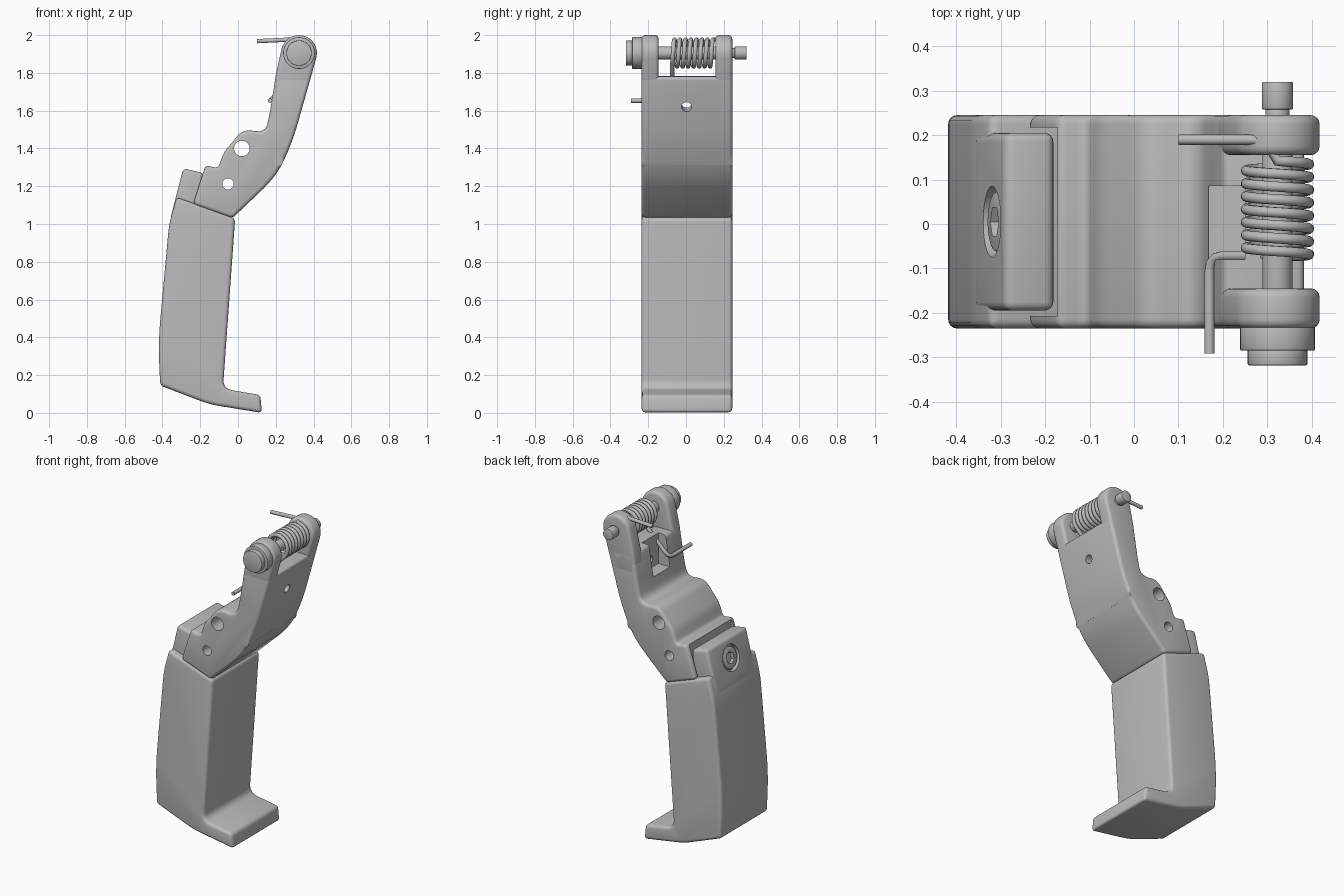
import bpy, bmesh, math
from mathutils import Vector

if "Cube" in bpy.data.objects:
    bpy.data.objects.remove(bpy.data.objects["Cube"])

steel = bpy.data.materials.new("plain_grey")
steel.use_nodes = True
GREY = (0.5, 0.5, 0.5, 1)
steel.diffuse_color = GREY
steel.node_tree.nodes["Principled BSDF"].inputs["Base Color"].default_value = GREY

Y0, Y1 = -0.235, 0.245          # side faces
PIN_X, PIN_Z = 0.323, 1.905     # hinge pin axis


def add_object(name, data):
    ob = bpy.data.objects.new(name, data)
    bpy.context.scene.collection.objects.link(ob)
    data.materials.append(steel)
    return ob


def from_bmesh(name, bm):
    bmesh.ops.recalc_face_normals(bm, faces=bm.faces)
    mesh = bpy.data.meshes.new(name)
    bm.to_mesh(mesh)
    bm.free()
    return add_object(name, mesh)


def activate(ob):
    bpy.ops.object.select_all(action='DESELECT')
    ob.select_set(True)
    bpy.context.view_layer.objects.active = ob


def apply_mod(ob, mod):
    activate(ob)
    bpy.ops.object.modifier_apply(modifier=mod.name)


def smooth(ob):
    activate(ob)
    bpy.ops.object.shade_smooth_by_angle(angle=math.radians(35))


def rounded(points, steps=5):
    """Replace each corner (x, z, reach) by a short curve."""
    out = []
    for i, (x, z, reach) in enumerate(points):
        p = Vector((x, z))
        if not reach:
            out.append(p)
            continue
        a = p + (Vector(points[i - 1][:2]) - p).normalized() * reach
        b = p + (Vector(points[(i + 1) % len(points)][:2]) - p).normalized() * reach
        for k in range(steps + 1):
            t = k / steps
            out.append(a * (1 - t) ** 2 + p * 2 * t * (1 - t) + b * t * t)
    return out


def slab(name, outline, y0, y1, bevel=0.02):
    """Extrude an x-z outline along y and round its edges."""
    bm = bmesh.new()
    face = bm.faces.new([bm.verts.new((p[0], y0, p[1])) for p in outline])
    side = bmesh.ops.extrude_face_region(bm, geom=[face])["geom"]
    verts = [v for v in side if isinstance(v, bmesh.types.BMVert)]
    bmesh.ops.translate(bm, verts=verts, vec=(0, y1 - y0, 0))
    ob = from_bmesh(name, bm)
    if bevel:
        m = ob.modifiers.new("round", 'BEVEL')
        m.width, m.segments = bevel, 4
        m.limit_method, m.angle_limit = 'ANGLE', math.radians(40)
        m.use_clamp_overlap = False
        apply_mod(ob, m)
    return ob


def rod(name, start, end, radius, sides=40, bevel=0.0):
    start, end = Vector(start), Vector(end)
    bm = bmesh.new()
    bmesh.ops.create_cone(bm, cap_ends=True, segments=sides, radius1=radius,
                          radius2=radius, depth=(end - start).length)
    ob = from_bmesh(name, bm)
    ob.rotation_mode = 'QUATERNION'
    ob.rotation_quaternion = (end - start).to_track_quat('Z', 'Y')
    ob.location = (start + end) / 2
    if bevel:
        m = ob.modifiers.new("round", 'BEVEL')
        m.width, m.segments = bevel, 2
        m.limit_method, m.angle_limit = 'ANGLE', math.radians(40)
        apply_mod(ob, m)
    return ob


def cut(ob, cutter, keep=False):
    cutter.hide_render = True
    m = ob.modifiers.new("cut", 'BOOLEAN')
    m.operation, m.solver, m.object = 'DIFFERENCE', 'EXACT', cutter
    bpy.context.view_layer.update()
    apply_mod(ob, m)
    if not keep:
        bpy.data.objects.remove(cutter)


def box_outline(x0, x1, z0, z1):
    return [(x0, z0), (x1, z0), (x1, z1), (x0, z1)]


# Grip with the toe at its foot
grip = slab("grip", rounded([
    (-0.412, 0.145, 0), (-0.422, 0.38, 0.12), (-0.365, 1.0, 0.06),
    (-0.325, 1.142, 0), (-0.015, 1.03, 0), (-0.08, 0.128, 0.05),
    (0.118, 0.095, 0), (0.127, 0.0, 0), (-0.15, 0.045, 0.05)]), Y0, Y1)

# Tang rising from the grip into the lever
tang = slab("grip_tang", [(-0.36, 1.02), (-0.29, 1.295), (-0.18, 1.268), (-0.2, 1.02)],
            -0.195, 0.205)

# Screw sunk into the back of the tang
centre, normal = Vector((-0.318, 0.005, 1.178)), Vector((-0.967, 0, 0.255))
recess = rod("recess_cutter", centre - normal * 0.025, centre + normal * 0.08, 0.08)
cut(grip, recess, keep=True)
cut(tang, recess)
screw = rod("screw_head", centre - normal * 0.05, centre - normal * 0.004, 0.068, bevel=0.008)
cut(screw, rod("socket_cutter", centre - normal * 0.03, centre + normal * 0.05, 0.037, sides=6))

# Lever body
lever = slab("lever_body", rounded([
    (-0.238, 1.105, 0), (-0.172, 1.312, 0), (-0.105, 1.295, 0.025),
    (-0.078, 1.375, 0.03), (0.025, 1.5, 0.045), (0.145, 1.485, 0.05),
    (0.167, 1.58, 0.04), (0.2, 1.785, 0), (0.387, 1.78, 0),
    (0.283, 1.415, 0.12), (0.2, 1.25, 0.09), (-0.03, 1.03, 0)]), Y0, Y1)
cut(lever, slab("tang_cutter", box_outline(-0.5, -0.172, 1.0, 1.5), -0.207, 0.217, 0))
cut(lever, slab("pocket_cutter", box_outline(0.1, 0.25, 1.59, 1.9), -0.08, 0.085, 0))
for x, z, r in ((0.02, 1.4, 0.041), (-0.053, 1.212, 0.03)):
    cut(lever, rod("cross_hole_cutter", (x, -0.5, z), (x, 0.5, z), r))
cut(lever, rod("front_hole_cutter", (0.2, 0.003, 1.655), (0.5, 0.003, 1.58), 0.026))

# Fork prongs carrying the hinge pin
arc = [(PIN_X + 0.095 * math.cos(math.radians(a)), PIN_Z + 0.095 * math.sin(math.radians(a)))
       for a in range(-16, 165, 12)]
prong_outline = arc + [(0.2, 1.79), (0.179, 1.65), (0.35, 1.65)]
prongs = [slab("right_prong", prong_outline, Y0, -0.145),
          slab("left_prong", prong_outline, 0.155, Y1)]

# Hinge pin: shaft, stepped head and end knob
pins = [rod(name, (PIN_X, a, PIN_Z), (PIN_X, b, PIN_Z), r, bevel=0.003)
        for name, a, b, r in (("pin_shaft", -0.25, 0.2, 0.034),
                              ("pin_head", -0.285, -0.23, 0.084),
                              ("pin_head_cap", -0.318, -0.28, 0.067),
                              ("pin_neck", 0.19, 0.265, 0.027),
                              ("pin_end", 0.258, 0.32, 0.035))]

# Torsion spring: upper leg, coils, lower leg
path = [(0.1, 0.19, 1.968), (0.27, 0.19, 1.976), (0.3, 0.18, 1.977)]
turns, per_turn = 7.375, 32
count = int(turns * per_turn)
for i in range(count + 1):
    ang = math.pi / 2 - 2 * math.pi * i / per_turn
    path.append((PIN_X + 0.071 * math.cos(ang), 0.142 - 0.214 * i / count,
                 PIN_Z + 0.071 * math.sin(ang)))
path += [(0.2, -0.072, 1.682), (0.183, -0.077, 1.665), (0.173, -0.09, 1.656),
         (0.17, -0.11, 1.653), (0.17, -0.292, 1.653)]
curve = bpy.data.curves.new("torsion_spring", 'CURVE')
curve.dimensions = '3D'
curve.bevel_depth, curve.bevel_resolution = 0.0118, 3
curve.use_fill_caps = True
line = curve.splines.new('POLY')
line.points.add(len(path) - 1)
for point, co in zip(line.points, path):
    point.co = (*co, 1)
line.use_smooth = True
add_object("torsion_spring", curve)

for ob in [grip, tang, screw, lever] + prongs + pins:
    smooth(ob)
